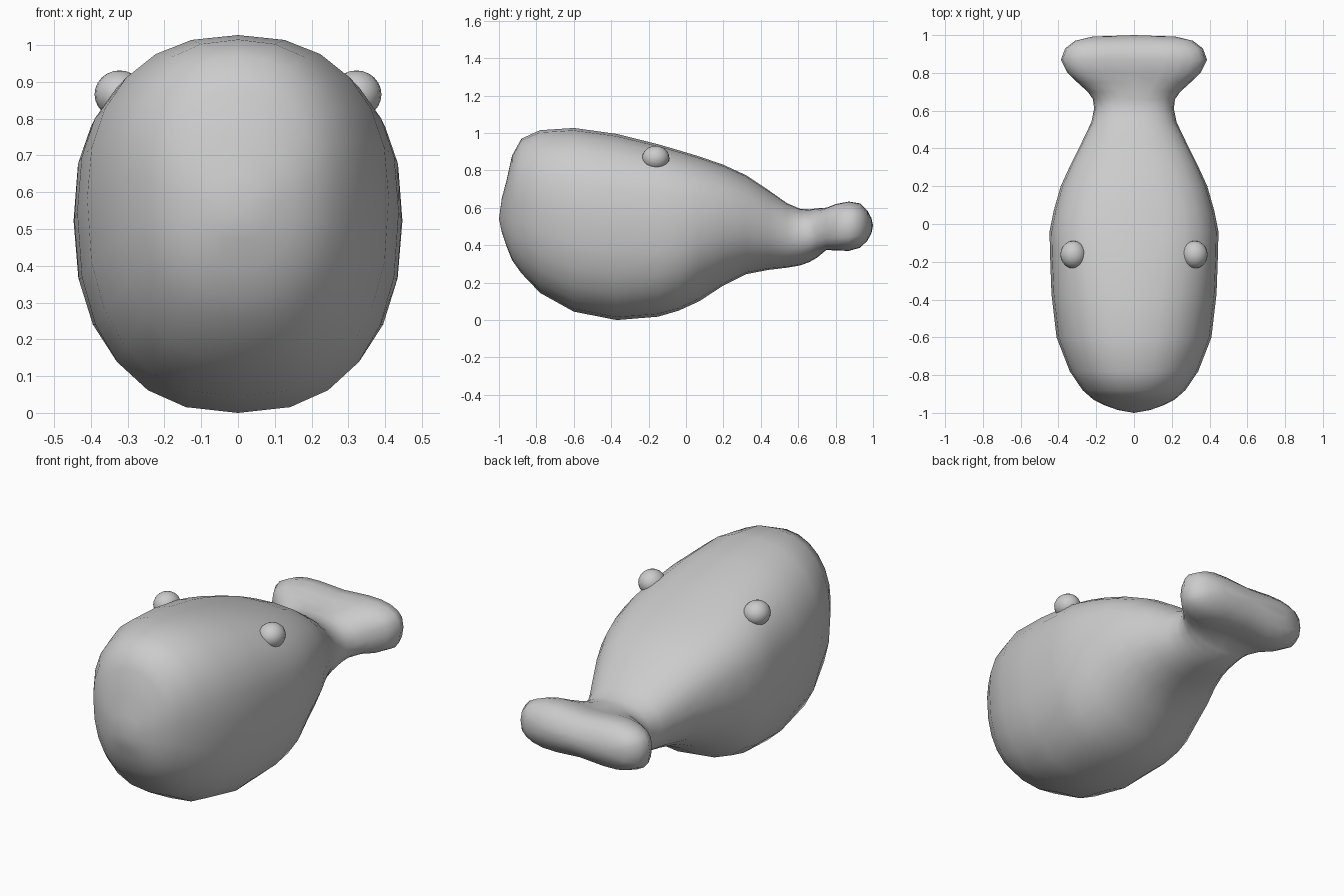
import bpy
import bmesh
import math

if "Cube" in bpy.data.objects:
    bpy.data.objects.remove(bpy.data.objects["Cube"], do_unlink=True)

# Single plain grey material
grey = bpy.data.materials.new("plain grey")
grey.use_nodes = True
grey.diffuse_color = (0.6, 0.6, 0.6, 1)
grey.node_tree.nodes["Principled BSDF"].inputs["Base Color"].default_value = (0.6, 0.6, 0.6, 1)

SEGMENTS = 24
FLUKE_START = 0.74

# Body stations from nose to tail: y, top z, bottom z, half width, squareness of the upper half
STATIONS = [
    (-0.985, 0.65, 0.47, 0.085, 2.0), (-0.96, 0.745, 0.395, 0.155, 2.0),
    (-0.93, 0.88, 0.32, 0.215, 2.0), (-0.88, 0.97, 0.25, 0.272, 2.1),
    (-0.78, 1.015, 0.145, 0.34, 2.2), (-0.60, 1.027, 0.045, 0.41, 2.3),
    (-0.37, 0.995, 0.0, 0.437, 2.45), (-0.15, 0.94, 0.018, 0.445, 2.75),
    (-0.04, 0.908, 0.05, 0.447, 2.75), (0.07, 0.875, 0.10, 0.425, 2.75),
    (0.20, 0.83, 0.185, 0.388, 2.6), (0.32, 0.775, 0.245, 0.333, 2.5),
    (0.44, 0.695, 0.268, 0.273, 2.4), (0.54, 0.625, 0.28, 0.225, 2.3),
    (0.61, 0.595, 0.292, 0.211, 2.3), (0.66, 0.592, 0.31, 0.217, 2.3),
    (0.70, 0.597, 0.333, 0.245, 2.4), (0.75, 0.615, 0.36, 0.30, 2.7),
    (0.80, 0.632, 0.36, 0.352, 3.0), (0.87, 0.645, 0.358, 0.387, 3.0),
    (0.93, 0.635, 0.375, 0.364, 3.0), (0.97, 0.595, 0.415, 0.312, 3.0),
    (0.992, 0.55, 0.46, 0.22, 2.6),
]


def power(value, exponent):
    return math.copysign(abs(value) ** exponent, value)


def finish(bm, name):
    bmesh.ops.recalc_face_normals(bm, faces=bm.faces)
    for face in bm.faces:
        face.smooth = True
    mesh = bpy.data.meshes.new(name)
    bm.to_mesh(mesh)
    bm.free()
    mesh.materials.append(grey)
    obj = bpy.data.objects.new(name, mesh)
    bpy.context.collection.objects.link(obj)


# Body and tail fluke: one loft of rounded cross-sections
bm = bmesh.new()
rings = []
for y, top, bottom, width, upper in STATIONS:
    fluke = y > FLUKE_START
    # The body is widest a little above its middle, and slimmer underneath at the back
    lower = upper if fluke else 2.4 if y < 0 else 2.1
    middle = bottom + (top - bottom) * (0.55 if y < 0.5 else 0.5)
    ring = []
    for i in range(SEGMENTS):
        a = math.tau * i / SEGMENTS
        below = math.cos(a) > 0
        exponent = 2 / (lower if below else upper)
        x = width * power(math.sin(a), exponent)
        dz = -power(math.cos(a), exponent) * (middle - bottom if below else top - middle)
        # The fluke is thinner in the middle, with rounded lobes at its ends
        if fluke:
            dz *= 1 - 0.16 * max(0, 1 - abs(x) / 0.25)
        ring.append(bm.verts.new((x, y, middle + dz)))
    rings.append(ring)

for r0, r1 in zip(rings, rings[1:]):
    for i in range(SEGMENTS):
        j = (i + 1) % SEGMENTS
        bm.faces.new((r0[i], r0[j], r1[j], r1[i]))

# Close the nose and the tail end
for ring, tip in ((rings[0], (0, -1.0, 0.54)), (rings[-1], (0, 1.0, 0.505))):
    v = bm.verts.new(tip)
    for i in range(SEGMENTS):
        bm.faces.new((ring[i], ring[(i + 1) % SEGMENTS], v))
finish(bm, "body")

# Round eyes sitting on the upper sides
for side, name in ((1, "left_eye"), (-1, "right_eye")):
    bm = bmesh.new()
    bmesh.ops.create_uvsphere(bm, u_segments=20, v_segments=12, radius=1)
    bmesh.ops.scale(bm, vec=(0.068, 0.073, 0.065), verts=bm.verts)
    bmesh.ops.translate(bm, vec=(side * 0.322, -0.162, 0.866), verts=bm.verts)
    finish(bm, name)
